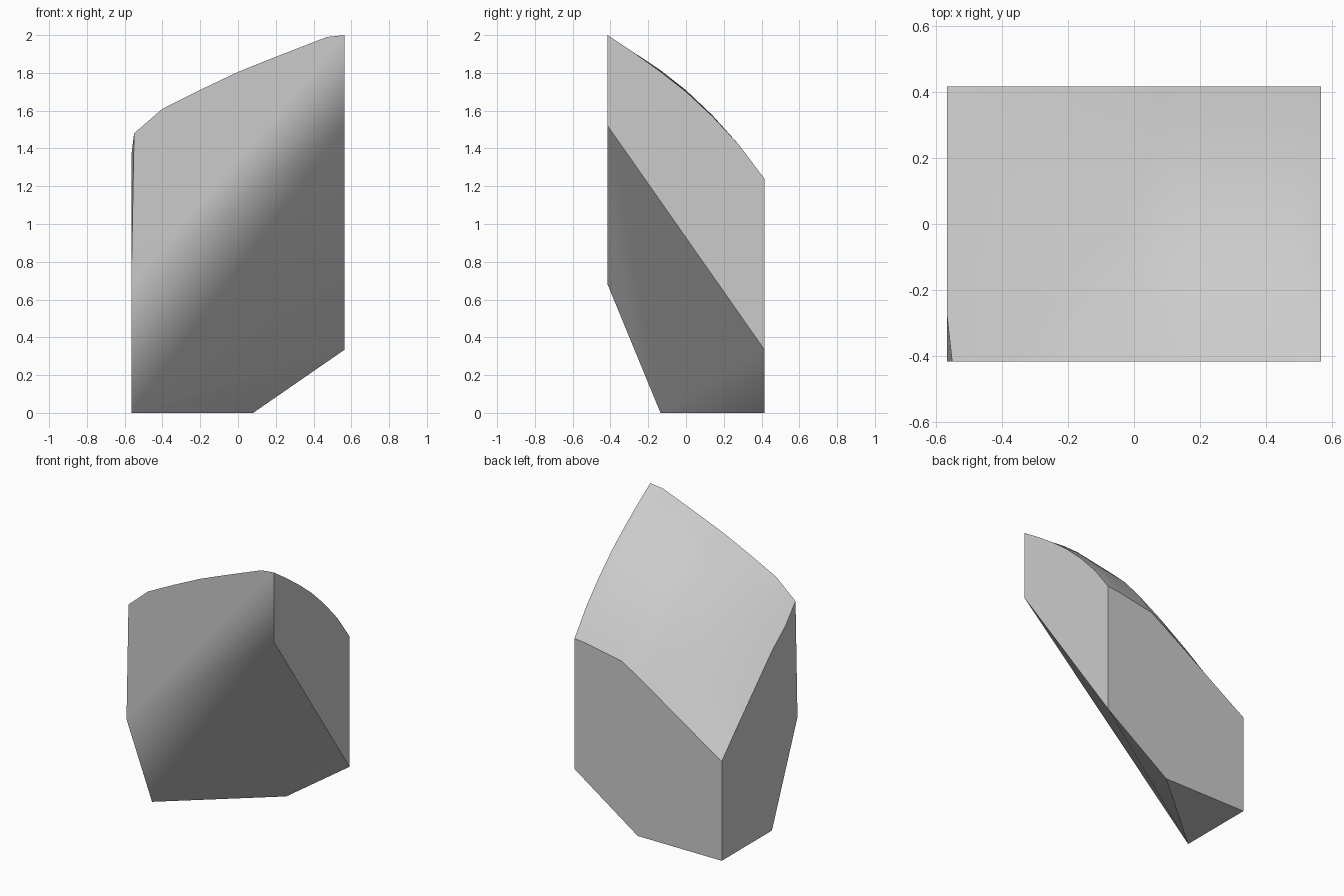
import bpy, bmesh, math

cube = bpy.data.objects.get("Cube")
if cube:
    bpy.data.objects.remove(cube, do_unlink=True)

# One plain stone colour
stone = bpy.data.materials.new("stone grey")
stone.use_nodes = True
colour = (0.6, 0.6, 0.6, 1)
stone.diffuse_color = colour
stone.node_tree.nodes["Principled BSDF"].inputs["Base Color"].default_value = colour

# Heights of the domed top along its four edges
X, Y = 0.565, 0.415
xs = [-X, -0.4, -0.2, 0, 0.2, 0.47, X]
ys = [-Y, -0.28, -0.14, 0, 0.14, 0.28, Y]
front = [1.48, 1.61, 1.71, 1.805, 1.885, 1.99, 2.0]
back = [0.69, 0.795, 0.925, 1.055, 1.18, 1.23, 1.24]
left = [1.48, 1.36, 1.25, 1.11, 0.97, 0.83, 0.69]
right = [2.0, 1.91, 1.81, 1.70, 1.57, 1.42, 1.24]
n = len(xs)


def top_height(i, j):
    """Blend the four edge profiles, with a bulge in the middle."""
    u, v = (xs[i] + X) / (2 * X), (ys[j] + Y) / (2 * Y)
    edges = (1 - v) * front[i] + v * back[i] + (1 - u) * left[j] + u * right[j]
    corners = ((1 - u) * (1 - v) * front[0] + u * (1 - v) * front[-1]
               + (1 - u) * v * back[0] + u * v * back[-1])
    return edges - corners + 1.2 * u * (1 - u) * v * (1 - v)


bm = bmesh.new()
grid = [[bm.verts.new((x, y, top_height(i, j))) for j, y in enumerate(ys)]
        for i, x in enumerate(xs)]
grid[0][0].co.x = -0.55  # clipped corner

# Curved top
for i in range(n - 1):
    for j in range(n - 1):
        bm.faces.new((grid[i][j], grid[i + 1][j], grid[i + 1][j + 1], grid[i][j + 1]))

# Corners of the slanted underside
high = bm.verts.new((X, -Y, 1.52))
low_front = bm.verts.new((-X, -Y, 0.68))
foot_front = bm.verts.new((-X, -0.135, 0))
foot_right = bm.verts.new((0.08, Y, 0))
low_back = bm.verts.new((X, Y, 0.335))
foot_back = bm.verts.new((-X, Y, 0))

# Flat broken sides
bm.faces.new([grid[i][0] for i in range(n)] + [high, low_front])
bm.faces.new([grid[i][-1] for i in range(n)] + [low_back, foot_right, foot_back])
bm.faces.new(grid[-1] + [low_back, high])
bm.faces.new(grid[0][1:] + [foot_back, foot_front, low_front])
bm.faces.new((grid[0][0], grid[0][1], low_front))

# Slanted underside and small flat foot
bm.faces.new((high, low_front, foot_front))
bm.faces.new((high, foot_front, low_back))
bm.faces.new((low_back, foot_front, foot_right))
bm.faces.new((foot_front, foot_right, foot_back))

bmesh.ops.recalc_face_normals(bm, faces=bm.faces)
mesh = bpy.data.meshes.new("rock_shard")
bm.to_mesh(mesh)
bm.free()
mesh.materials.append(stone)
shard = bpy.data.objects.new("rock_shard", mesh)
bpy.context.collection.objects.link(shard)

# Soft shading, keeping the break edges sharp and the large faces even
bpy.ops.object.select_all(action='DESELECT')
shard.select_set(True)
bpy.context.view_layer.objects.active = shard
bpy.ops.object.shade_smooth_by_angle(angle=math.radians(30))
weighted = shard.modifiers.new("even shading", 'WEIGHTED_NORMAL')
weighted.keep_sharp = True
weighted.weight = 80
